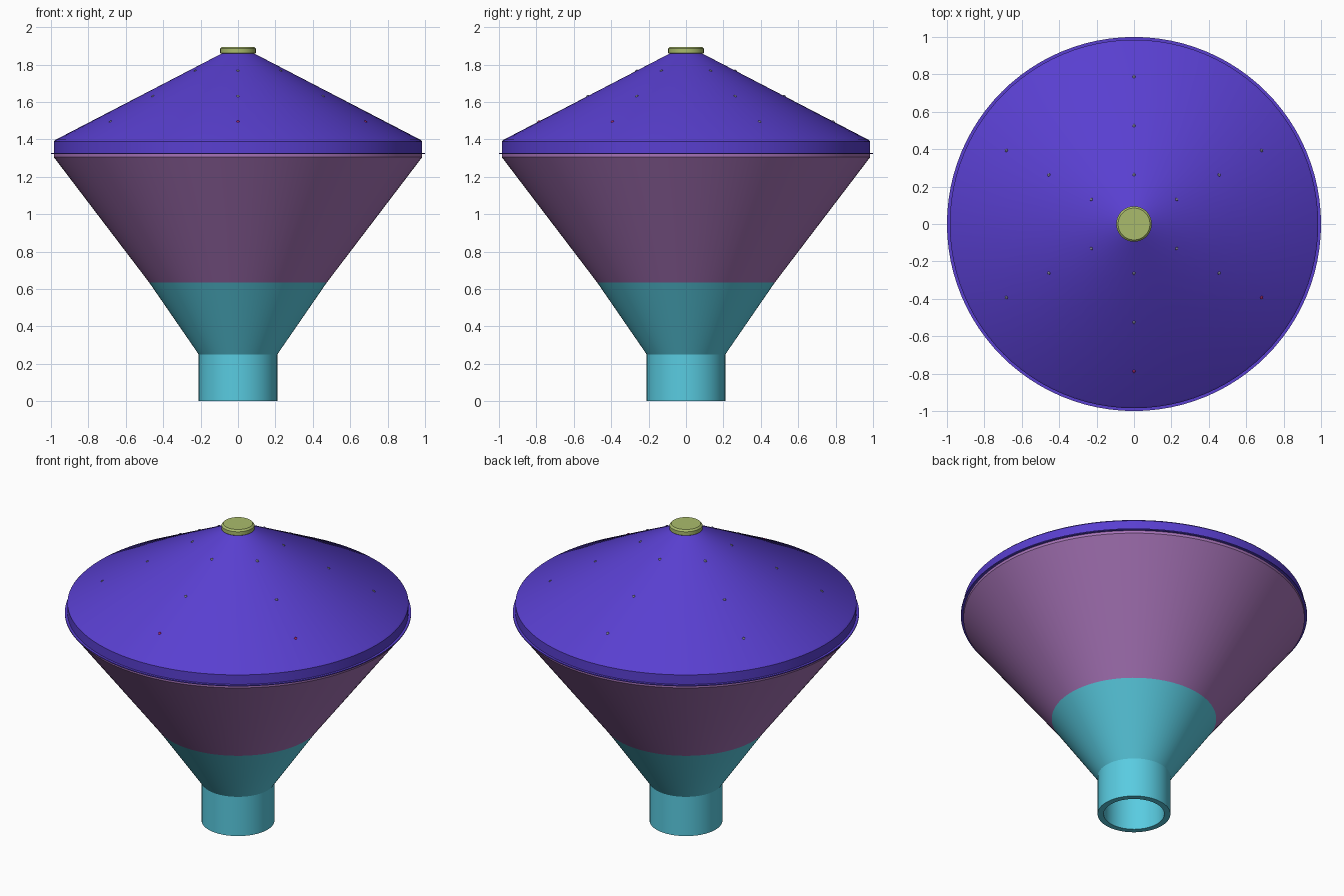
import bpy, math

if "Cube" in bpy.data.objects:
    bpy.data.objects.remove(bpy.data.objects["Cube"])

SEG = 96


def material(name, rgb):
    m = bpy.data.materials.new(name)
    m.diffuse_color = (*rgb, 1)
    m.use_nodes = True
    m.node_tree.nodes["Principled BSDF"].inputs["Base Color"].default_value = m.diffuse_color
    return m


def smooth(ob):
    bpy.ops.object.select_all(action='DESELECT')
    ob.select_set(True)
    bpy.context.view_layer.objects.active = ob
    bpy.ops.object.shade_smooth_by_angle(angle=math.radians(20))


def lathe(name, profile, mat, closed=True):
    """Spin (radius, z) points round z; closed joins last point to first."""
    n = len(profile)
    verts, faces = [], []
    for i in range(SEG):
        a = 2 * math.pi * i / SEG
        verts += [(r * math.cos(a), r * math.sin(a), z) for r, z in profile]
    for i in range(SEG):
        k = (i + 1) % SEG
        for j in range(n if closed else n - 1):
            l = (j + 1) % n
            faces.append((i * n + j, k * n + j, k * n + l, i * n + l))
    if not closed:
        faces.append([i * n for i in reversed(range(SEG))])
        faces.append([i * n + n - 1 for i in range(SEG)])
    me = bpy.data.meshes.new(name)
    me.from_pydata(verts, [], faces)
    me.materials.append(mat)
    ob = bpy.data.objects.new(name, me)
    bpy.context.collection.objects.link(ob)
    smooth(ob)
    return ob


teal = material("teal", (0.10, 0.60, 0.75))
mauve = material("mauve", (0.38, 0.17, 0.47))
blue = material("blue", (0.10, 0.05, 0.63))
green = material("green", (0.40, 0.50, 0.15))
grey = material("grey", (0.2, 0.2, 0.3))
red = material("red", (0.4, 0.02, 0.15))

# Hollow spout, flaring into the lower funnel
lathe("spout", [(0.21, 0), (0.21, 0.25), (0.475, 0.635),
                (0.44, 0.635), (0.175, 0.26), (0.175, 0)], teal)

# Upper funnel shell
lathe("funnel", [(0.475, 0.635), (0.985, 1.305), (0.985, 1.325),
                 (0.95, 1.325), (0.44, 0.635)], mauve)

# Conical roof shell with a vertical rim and a thin lip
lathe("roof", [(0.985, 1.328), (0.985, 1.388), (0.975, 1.398), (0.085, 1.86),
               (0.03, 1.86), (0.03, 1.84), (0.95, 1.37), (0.95, 1.328)], blue)
lathe("roof_lip", [(0.95, 1.322), (1.0, 1.322), (1.0, 1.328), (0.95, 1.328)], blue)

# Bevelled cap on the apex
lathe("cap", [(0.085, 1.855), (0.095, 1.862), (0.095, 1.885),
              (0.085, 1.895)], green, closed=False)

# Six rows of three tiny studs on the roof
for row in range(6):
    a = math.radians(30 + 60 * row)
    for k in (1, 2, 3):
        r = 0.262 * k
        z = 1.398 + (0.975 - r) * (0.462 / 0.89)
        bpy.ops.mesh.primitive_uv_sphere_add(
            segments=10, ring_count=6, radius=0.01,
            location=(r * math.cos(a), r * math.sin(a), z - 0.005))
        stud = bpy.context.object
        stud.name = f"stud_{row}_{k}"
        stud.data.materials.append(red if k == 3 and row in (4, 5) else grey)
        smooth(stud)
